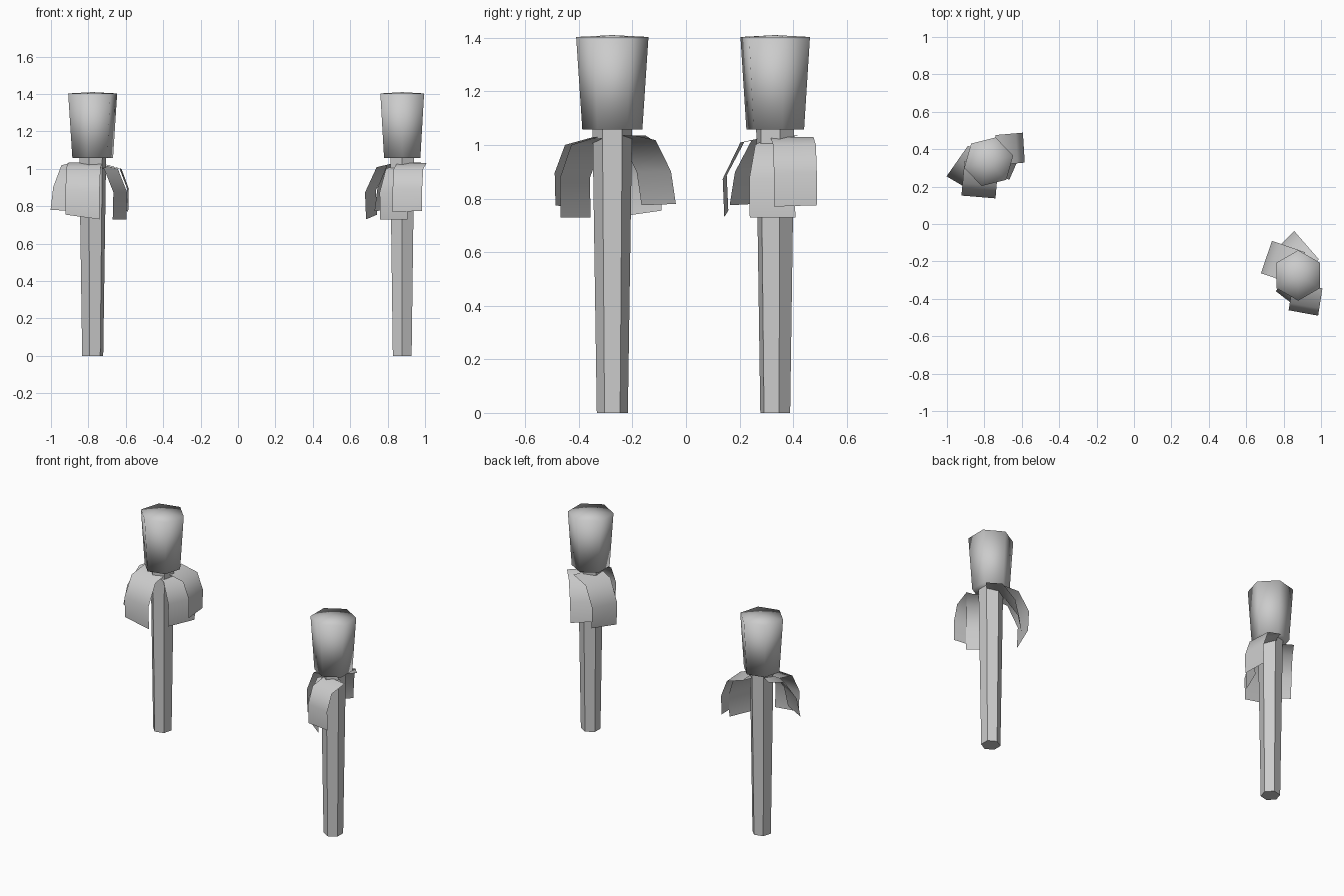
import bpy, math
from mathutils import Vector, Matrix

if "Cube" in bpy.data.objects:
    bpy.data.objects.remove(bpy.data.objects["Cube"])


def add_mesh(name, verts, faces, matrix, smooth):
    mesh = bpy.data.meshes.new(name)
    mesh.from_pydata([matrix @ Vector(v) for v in verts], [], faces)
    mesh.polygons.foreach_set("use_smooth", [smooth] * len(faces))
    mesh.update()
    ob = bpy.data.objects.new(name, mesh)
    bpy.context.collection.objects.link(ob)
    return ob


def hex_column(name, profile, apex, matrix, smooth):
    """Six-sided lathe through (radius, z) rings, closed with a shallow fan on top."""
    verts, faces = [], []
    for r, z in profile:
        for i in range(6):
            a = math.radians(14 + 60 * i)
            verts.append((r * math.cos(a), r * math.sin(a), z))
    for k in range(len(profile) - 1):
        for i in range(6):
            j = (i + 1) % 6
            a, b = k * 6, k * 6 + 6
            faces.append((a + i, a + j, b + j, b + i))
    faces.append(tuple(range(5, -1, -1)))
    top = len(verts) - 6
    verts.append((0, 0, apex))
    for i in range(6):
        faces.append((top + i, top + (i + 1) % 6, len(verts) - 1))
    return add_mesh(name, verts, faces, matrix, smooth)


def leaf(name, tip_a, tip_b, heading, profile, matrix):
    """Drooping strip: tip edge carried back along heading; profile is (back, z)."""
    d = math.radians(heading)
    back = Vector((-math.cos(d), -math.sin(d), 0))
    a, b = Vector(tip_a), Vector(tip_b)
    verts, faces = [a, b], []
    mid_z = (a.z + b.z) / 2
    for s, z in profile:
        k = (1.03 - z) / (1.03 - mid_z)      # tip slant fades out to the base
        for t in (a, b):
            p = t + back * s
            p.z = z + (t.z - mid_z) * k
            verts.append(p)
    for i in range(len(profile)):
        n = 2 * i
        faces.append((n, n + 1, n + 3, n + 2))
    return add_mesh(name, verts, faces, matrix, True)


# four leaves: tip corners, heading, profile going back to the stem
LEAVES = [
    ((0.19, -0.005, 0.77), (0.18, 0.155, 0.775), 5,
     [(-0.003, 0.895), (0.036, 1.0), (0.145, 1.03)]),
    ((0.107, -0.095, 0.73), (0.18, 0.075, 0.73), -24,
     [(-0.004, 0.875), (0.05, 1.0), (0.15, 1.025)]),
    ((-0.145, -0.175, 0.755), (0.037, -0.19, 0.73), 265,
     [(-0.006, 0.88), (0.06, 1.01), (0.18, 1.035)]),
    ((-0.225, -0.078, 0.78), (-0.07, -0.17, 0.775), 235,
     [(0.024, 0.9), (0.1, 1.018), (0.2, 1.035)]),
]

# two copies of the plant, the second one turned
for side, x, y, turn in (("left", -0.777, 0.333, 0), ("right", 0.878, -0.275, -104)):
    m = Matrix.Translation((x, y, 0)) @ Matrix.Rotation(math.radians(turn), 4, 'Z')
    hex_column(f"stem_{side}", [(0.058, 0), (0.074, 1.07)], 1.07, m, False)
    hex_column(f"head_{side}", [(0.112, 1.057), (0.135, 1.403)], 1.41, m, True)
    for i, (a, b, heading, profile) in enumerate(LEAVES):
        leaf(f"leaf_{side}_{i + 1}", a, b, heading, profile, m)
